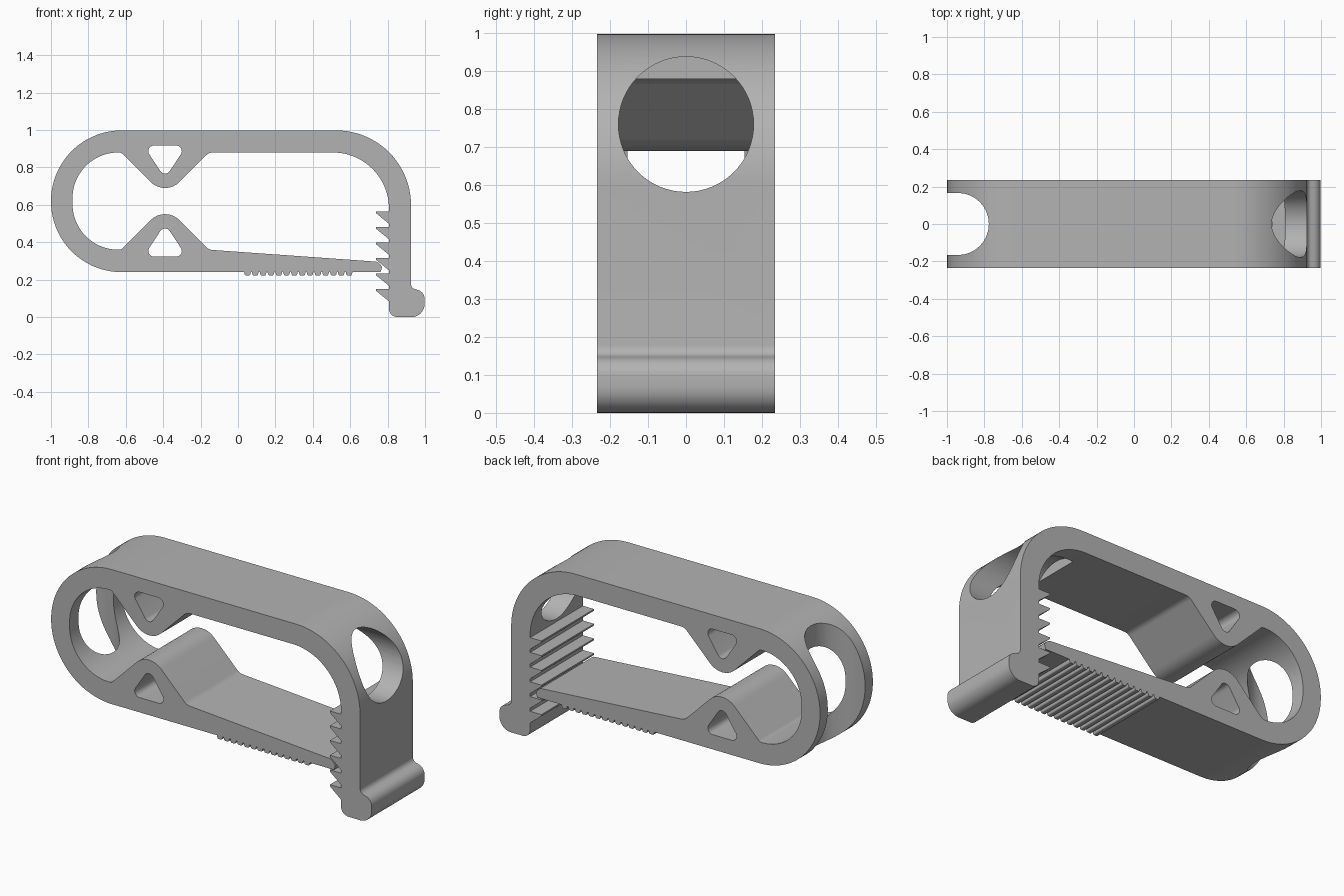
import bpy, bmesh, math
from mathutils import Vector

if "Cube" in bpy.data.objects:
    bpy.data.objects.remove(bpy.data.objects["Cube"], do_unlink=True)

HALF = 0.235   # half width of the strap
MID = 0.62     # height of the jaw's mirror line

grey = bpy.data.materials.new("plain_grey")
grey.use_nodes = True
grey.diffuse_color = (0.45, 0.45, 0.45, 1)
grey.node_tree.nodes["Principled BSDF"].inputs["Base Color"].default_value = (0.45, 0.45, 0.45, 1)


def rounded(corners):
    """Turn (x, z, radius) corners into an outline with filleted corners."""
    out = []
    n = len(corners)
    for i, (x, z, r) in enumerate(corners):
        p = Vector((x, z))
        if r == 0:
            out.append(p)
            continue
        a = (Vector(corners[i - 1][:2]) - p).normalized()
        b = (Vector(corners[(i + 1) % n][:2]) - p).normalized()
        half = a.angle(b) / 2
        centre = p + (a + b).normalized() * (r / math.sin(half))
        start = p + a * (r / math.tan(half)) - centre
        turn = math.pi - 2 * half
        if a.cross(b) < 0:
            turn = -turn
        steps = max(3, round(abs(turn) / math.radians(4 if r > 0.2 else 11)))
        for k in range(steps + 1):
            t = -turn * k / steps
            c, s = math.cos(t), math.sin(t)
            out.append(centre + Vector((start.x * c - start.y * s, start.x * s + start.y * c)))
    return out


def extrude(name, outline, place, shift):
    """Make a solid from an outline: place puts it in space, shift is its depth."""
    bm = bmesh.new()
    face = bm.faces.new([bm.verts.new(place(p)) for p in outline])
    moved = bmesh.ops.extrude_face_region(bm, geom=[face])["geom"]
    bmesh.ops.translate(bm, vec=shift, verts=[v for v in moved if isinstance(v, bmesh.types.BMVert)])
    bmesh.ops.recalc_face_normals(bm, faces=bm.faces)
    mesh = bpy.data.meshes.new(name)
    bm.to_mesh(mesh)
    bm.free()
    obj = bpy.data.objects.new(name, mesh)
    obj.data.materials.append(grey)
    bpy.context.collection.objects.link(obj)
    return obj


def flip(points):
    """Mirror corners about the jaw's middle height, reversing their order."""
    return [(x, 2 * MID - z, r) for x, z, r in reversed(points)]


# Grip ridges under the lower arm, from the tip inwards
ridges = []
for i in range(14):
    x = 0.594 - i * 0.0418
    ridges += [(x + 0.018, 0.24, 0), (x + 0.013, 0.222, 0.008),
               (x - 0.013, 0.222, 0.008), (x - 0.018, 0.24, 0)]

# Ratchet teeth, from the foot upwards
teeth = []
for i in range(6):
    z = 0.15 + i * 0.083
    teeth += [(0.807, z - 0.066, 0.005), (0.737, z - 0.009, 0), (0.737, z, 0), (0.807, z, 0)]

# Outer loop, with rounded end and shoulder, down to the foot
outer = [(0.762, 0.24, 0), *ridges,
         (-1, 0.24, 0.378), (-1, 0.998, 0.378), (0.925, 0.998, 0.4)]
foot = [(0.925, 0.155, 0.03), (0.998, 0.135, 0.05), (0.998, 0, 0.07), (0.807, 0, 0.045)]

# Inner loop with the two facing jaw bumps
jaw = [(-0.155, 0.88, 0.05), (-0.39, 0.645, 0.108), (-0.625, 0.88, 0.03), (-0.885, 0.88, 0.245)]
inner = [(0.807, 0.88, 0.3), *jaw, *flip(jaw)]
tip = [(0.745, 0.296, 0.025), (0.772, 0.268, 0.015)]

clip = extrude("clamp_body", rounded(outer + foot + teeth + inner + tip),
               lambda p: (p.x, -HALF, p.y), (0, 2 * HALF, 0))

# Cutters: triangular windows in both jaw bumps
window = [(-0.505, 0.917, 0.03), (-0.275, 0.917, 0.03), (-0.39, 0.742, 0.03)]
cutters = [extrude("window_cutter", rounded(w), lambda p: (p.x, -1, p.y), (0, 2, 0))
           for w in (window, flip(window))]

# Cutter: round hole through the shoulder
circle = [Vector((0.178 * math.cos(a), 0.76 + 0.178 * math.sin(a)))
          for a in (math.tau * k / 64 for k in range(64))]
cutters.append(extrude("shoulder_hole_cutter", circle, lambda p: (0.5, p.x, p.y), (1, 0, 0)))

# Cutter: slot through the rounded end
slot = rounded([(-1.2, -0.166, 0), (-0.776, -0.166, 0.1655), (-0.776, 0.166, 0.1655), (-1.2, 0.166, 0)])
cutters.append(extrude("end_slot_cutter", slot, lambda p: (p.x, p.y, -0.2), (0, 0, 1.5)))

bpy.context.view_layer.objects.active = clip
for cutter in cutters:
    cutter.hide_render = True
    cut = clip.modifiers.new("cut", "BOOLEAN")
    cut.operation = "DIFFERENCE"
    cut.solver = "EXACT"
    cut.object = cutter
    bpy.ops.object.modifier_apply(modifier=cut.name)
    bpy.data.objects.remove(cutter, do_unlink=True)

bpy.ops.object.select_all(action="DESELECT")
clip.select_set(True)
bpy.ops.object.shade_smooth_by_angle(angle=math.radians(30))
